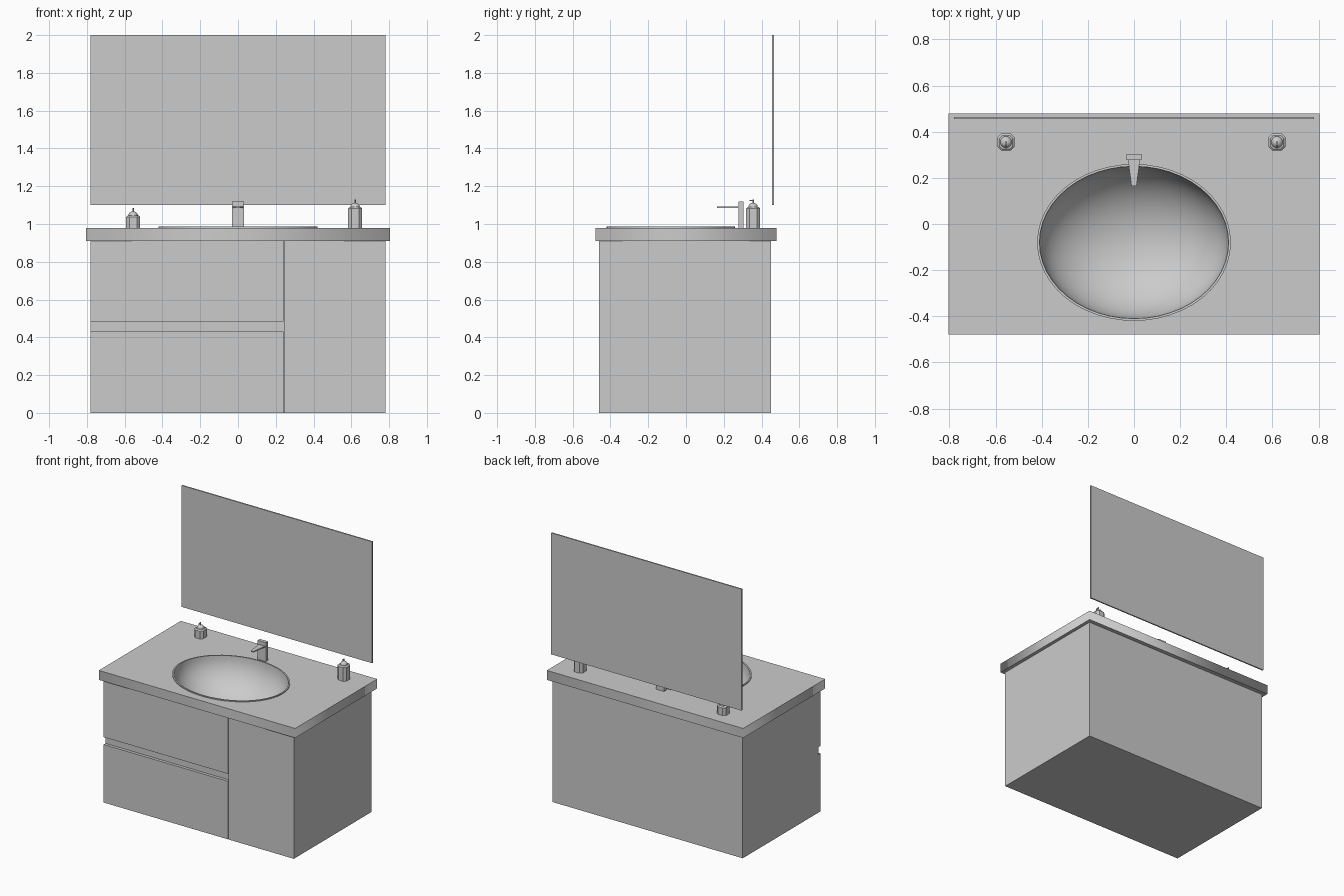
import bpy, bmesh, math
from mathutils import Matrix

if "Cube" in bpy.data.objects:
    bpy.data.objects.remove(bpy.data.objects["Cube"], do_unlink=True)

grey = bpy.data.materials.new("plain grey")
grey.use_nodes = True
grey.diffuse_color = (0.6, 0.6, 0.6, 1)
grey.node_tree.nodes["Principled BSDF"].inputs["Base Color"].default_value = (0.6, 0.6, 0.6, 1)


def add_mesh(name, bm, smooth=False):
    bmesh.ops.recalc_face_normals(bm, faces=bm.faces)
    mesh = bpy.data.meshes.new(name)
    bm.to_mesh(mesh)
    bm.free()
    mesh.materials.append(grey)
    obj = bpy.data.objects.new(name, mesh)
    bpy.context.collection.objects.link(obj)
    if smooth:
        bpy.ops.object.select_all(action='DESELECT')
        obj.select_set(True)
        bpy.context.view_layer.objects.active = obj
        bpy.ops.object.shade_smooth_by_angle(angle=math.radians(40))
    return obj


def box(name, x, y, z):
    """Box from its (low, high) extents on each axis."""
    bm = bmesh.new()
    size = [b - a for a, b in (x, y, z)]
    mid = [(a + b) / 2 for a, b in (x, y, z)]
    bmesh.ops.create_cube(bm, size=1, matrix=Matrix.Translation(mid) @ Matrix.Diagonal((*size, 1)))
    return add_mesh(name, bm)


def loft(name, rings, smooth=False, cap_start=True, cap_end=True):
    """Skin a stack of point rings, with optional caps."""
    bm = bmesh.new()
    loops = [[bm.verts.new(p) for p in ring] for ring in rings]
    n = len(loops[0])
    for a, b in zip(loops, loops[1:]):
        for i in range(n):
            j = (i + 1) % n
            bm.faces.new((a[i], a[j], b[j], b[i]))
    if cap_start:
        bm.faces.new(loops[0])
    if cap_end:
        bm.faces.new(loops[-1])
    return add_mesh(name, bm, smooth)


def ellipse(cx, cy, z, rx, ry, n):
    return [(cx + rx * math.cos(math.tau * i / n), cy + ry * math.sin(math.tau * i / n), z)
            for i in range(n)]


def cut_square(cx, cy, z, r, cut):
    k = r - cut
    corners = [(r, -k), (r, k), (k, r), (-k, r), (-r, k), (-r, -k), (-k, -r), (k, -r)]
    return [(cx + x, cy + y, z) for x, y in corners]


W, FRONT, BACK, TOP = 0.78, -0.46, 0.45, 0.91
INNER = FRONT + 0.022
SPLIT = 0.24

# Cabinet carcass, open on top under the counter
for side, name in ((-1, "right_side_panel"), (1, "left_side_panel")):
    box(name, sorted((side * W, side * (W - 0.02))), (INNER, BACK), (0, TOP))
box("back_panel", (-W + 0.02, W - 0.02), (BACK - 0.02, BACK), (0, TOP))
box("bottom_panel", (-W + 0.02, W - 0.02), (INNER, BACK - 0.02), (0, 0.02))
box("inner_front_panel", (-W + 0.02, W - 0.02), (INNER, INNER + 0.01), (0.02, TOP))

# Drawer fronts with the finger groove between them, and the tall door
box("lower_drawer_front", (-W, SPLIT), (FRONT, INNER), (0, 0.43))
box("upper_drawer_front", (-W, SPLIT), (FRONT, INNER), (0.485, TOP))
box("door_front", (SPLIT + 0.004, W), (FRONT, INNER), (0, TOP))

# Countertop: a flat outline with an oval hole, extruded
CX, CY, RX, RY, DECK, SEG = 0, -0.08, 0.42, 0.34, 0.98, 48
curve = bpy.data.curves.new("countertop_outline", 'CURVE')
curve.dimensions = '2D'
curve.fill_mode = 'BOTH'
curve.extrude = (DECK - TOP) / 2
slab = [(-0.805, -0.48), (0.805, -0.48), (0.805, 0.48), (-0.805, 0.48)]
hole = [p[:2] for p in ellipse(CX, CY, 0, RX - 0.004, RY - 0.004, SEG)]
for outline in (slab, hole):
    spline = curve.splines.new('POLY')
    spline.points.add(len(outline) - 1)
    for point, (x, y) in zip(spline.points, outline):
        point.co = (x, y, 0, 1)
    spline.use_cyclic_u = True
helper = bpy.data.objects.new("countertop_outline", curve)
bpy.context.collection.objects.link(helper)
bpy.context.view_layer.update()
flat = bpy.data.meshes.new_from_object(helper.evaluated_get(bpy.context.evaluated_depsgraph_get()))
bm = bmesh.new()
bm.from_mesh(flat)
bpy.data.objects.remove(helper, do_unlink=True)
bpy.data.meshes.remove(flat)
bmesh.ops.remove_doubles(bm, verts=bm.verts, dist=0.0001)
bmesh.ops.translate(bm, verts=bm.verts, vec=(0, 0, (TOP + DECK) / 2))
add_mesh("countertop", bm)

# Basin: thin raised lip, then a half-ellipsoid bowl
LIP, DEPTH = 0.987, 0.28
rings = [ellipse(CX, CY, DECK, RX, RY, SEG), ellipse(CX, CY, LIP, RX, RY, SEG)]
for k in range(15):
    a = math.radians(88) * k / 14
    rings.append(ellipse(CX, CY, LIP - DEPTH * math.sin(a),
                         (RX - 0.01) * math.cos(a), (RY - 0.01) * math.cos(a), SEG))
bowl = loft("basin", rings, smooth=True, cap_start=False)
bowl.data.flip_normals()
# Keep the bowl facing upward
if bowl.data.polygons[len(bowl.data.polygons) - 1].normal.z < 0:
    bowl.data.flip_normals()

# Faucet: upright block and a thin tapered spout
box("faucet_body", (-0.033, 0.033), (0.278, 0.304), (DECK, 1.12))
loft("faucet_spout", [[(-0.026, 0.28, z), (0.026, 0.28, z), (0.011, 0.165, z), (-0.011, 0.165, z)]
                      for z in (1.084, 1.092)])

# Two soap bottles: chamfered body, domed cap, pump pin and nozzle
for label, x, top in (("short", -0.555, 1.045), ("tall", 0.62, 1.09)):
    y = 0.355
    loft(label + "_bottle_body", [cut_square(x, y, DECK, 0.037, 0.017),
                                  cut_square(x, y, top - 0.008, 0.037, 0.017),
                                  cut_square(x, y, top, 0.029, 0.013)])
    dome = []
    for k in range(6):
        a = math.radians(80) * k / 5
        r = 0.025 * math.cos(a)
        dome.append(ellipse(x, y, top + 0.022 * math.sin(a), r, r, 20))
    loft(label + "_bottle_cap", dome, smooth=True)
    loft(label + "_pump_pin", [ellipse(x, y, z, 0.004, 0.004, 10) for z in (top + 0.018, top + 0.04)],
         smooth=True)
    box(label + "_pump_nozzle", (x - 0.003, x + 0.003), (y - 0.02, y), (top + 0.032, top + 0.038))

# Wall mirror
box("mirror", (-W, W), (0.455, 0.465), (1.1, 2.0))
